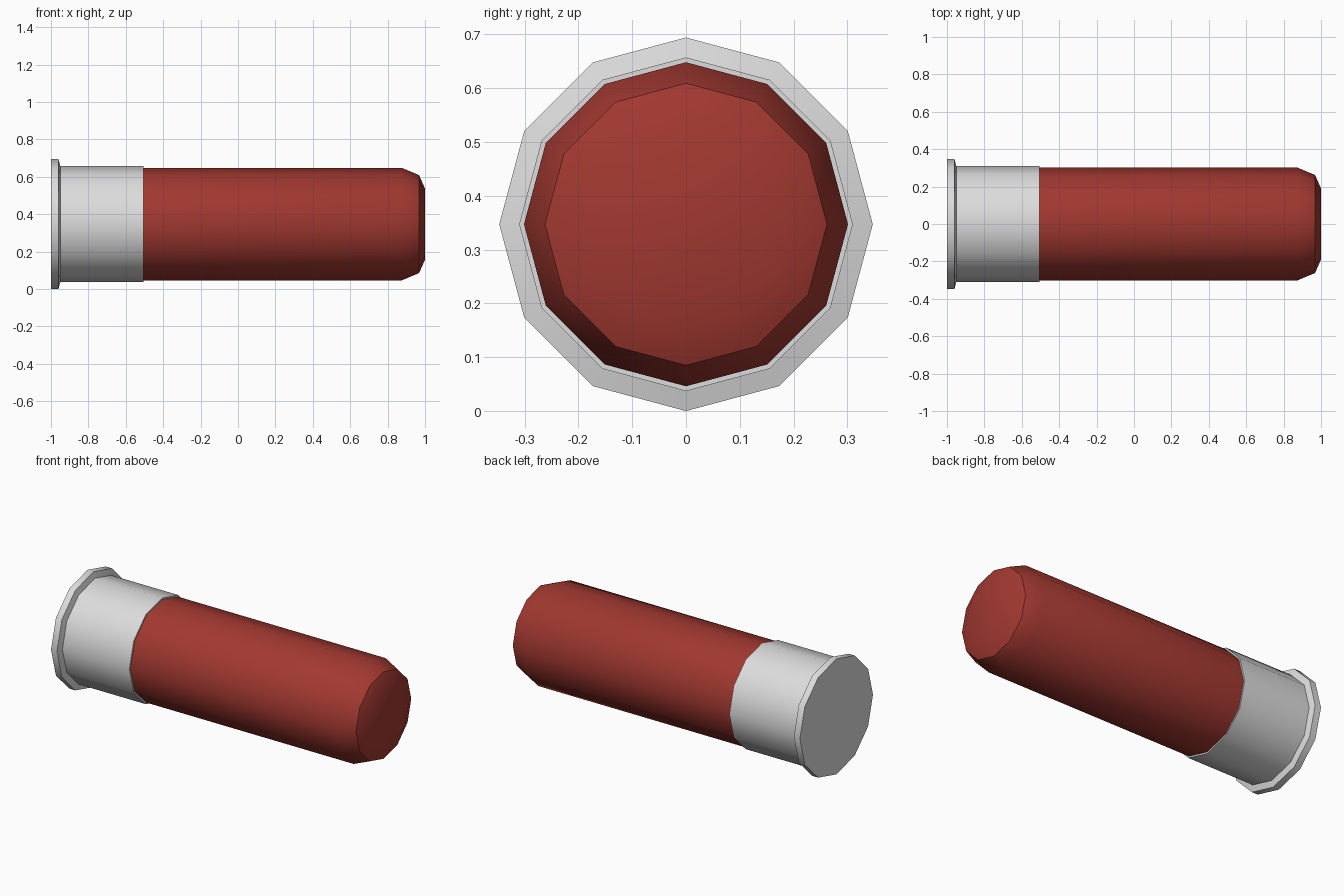
import bpy, bmesh
from math import sin, cos, pi, radians

SIDES = 12
AXIS_Z = 0.347

if "Cube" in bpy.data.objects:
    bpy.data.objects.remove(bpy.data.objects["Cube"])


def material(name, rgb):
    mat = bpy.data.materials.new(name)
    mat.use_nodes = True
    mat.diffuse_color = (*rgb, 1)
    mat.node_tree.nodes["Principled BSDF"].inputs["Base Color"].default_value = (*rgb, 1)
    return mat


def lathe(name, profile, mat):
    """Turn (x, radius) points about the long axis and cap both ends."""
    bm = bmesh.new()
    rings = []
    for x, r in profile:
        angles = [2 * pi * i / SIDES for i in range(SIDES)]
        rings.append([bm.verts.new((x, r * sin(a), AXIS_Z + r * cos(a))) for a in angles])
    for a, b in zip(rings, rings[1:]):
        for i in range(SIDES):
            j = (i + 1) % SIDES
            bm.faces.new((a[i], a[j], b[j], b[i]))
    bm.faces.new(rings[0])
    bm.faces.new(rings[-1])
    bmesh.ops.recalc_face_normals(bm, faces=bm.faces)
    mesh = bpy.data.meshes.new(name)
    bm.to_mesh(mesh)
    bm.free()
    mesh.materials.append(mat)
    obj = bpy.data.objects.new(name, mesh)
    bpy.context.collection.objects.link(obj)
    bpy.ops.object.select_all(action="DESELECT")
    obj.select_set(True)
    bpy.context.view_layer.objects.active = obj
    bpy.ops.object.shade_smooth_by_angle(angle=radians(35))
    return obj


metal = material("pale metal", (0.72, 0.72, 0.72))
red = material("red plastic", (0.36, 0.04, 0.03))

# Metal base: flat back, rim, short step down, sleeve with a thin front lip
lathe("metal_base", [(-1, 0.347), (-0.96, 0.347), (-0.95, 0.31), (-0.505, 0.31)], metal)

# Plastic tube: straight body, chamfered shoulder, shallow domed end
lathe("plastic_tube", [(-0.52, 0.301), (0.875, 0.301), (0.968, 0.262), (1, 0.19)], red)
